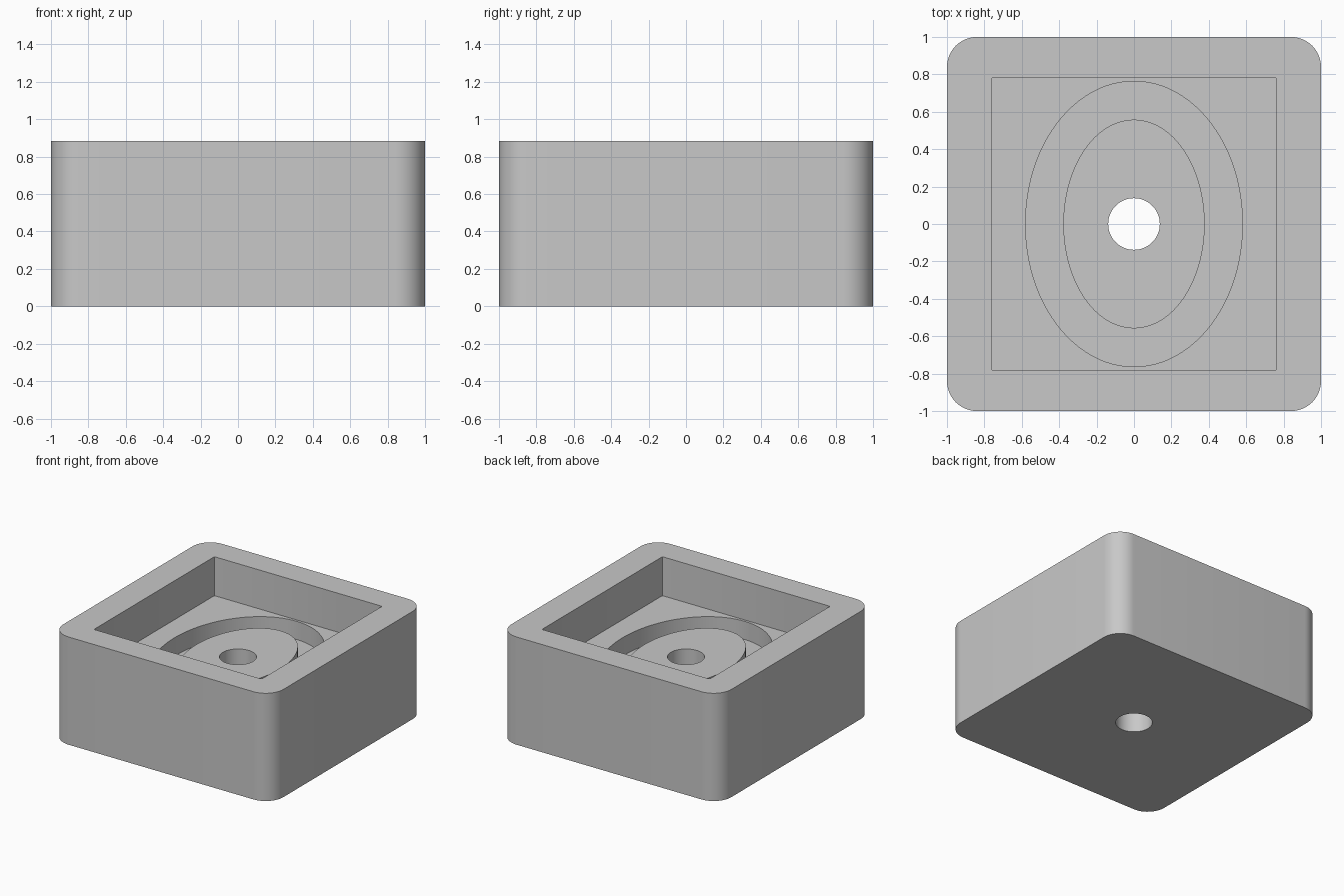
import bpy
import bmesh
from math import radians

default = bpy.data.objects.get("Cube")
if default:
    bpy.data.objects.remove(default, do_unlink=True)

HEIGHT = 0.885
FLOOR = 0.565        # pocket floor
GROOVE = 0.415       # bottom of the oval groove
OVER = 1.1           # cutters reach past the rim


def add_object(name, bm):
    mesh = bpy.data.meshes.new(name)
    bm.to_mesh(mesh)
    bm.free()
    obj = bpy.data.objects.new(name, mesh)
    bpy.context.collection.objects.link(obj)
    return obj


def box(name, rx, ry, z0, z1, corner, segments):
    """Upright block with rounded vertical edges."""
    bm = bmesh.new()
    bmesh.ops.create_cube(bm, size=2)
    for v in bm.verts:
        v.co = (v.co.x * rx, v.co.y * ry, z1 if v.co.z > 0 else z0)
    upright = [e for e in bm.edges
               if abs(e.verts[0].co.z - e.verts[1].co.z) > 0.01]
    bmesh.ops.bevel(bm, geom=upright, offset=corner, segments=segments,
                    profile=0.5, affect='EDGES')
    return add_object(name, bm)


def oval(name, rx, ry, z0, z1, sides=96):
    """Upright elliptical cylinder."""
    bm = bmesh.new()
    bmesh.ops.create_cone(bm, cap_ends=True, segments=sides,
                          radius1=1, radius2=1, depth=2)
    for v in bm.verts:
        v.co = (v.co.x * rx, v.co.y * ry, z1 if v.co.z > 0 else z0)
    return add_object(name, bm)


def cut(target, cutter):
    """Subtract the cutter and throw it away."""
    cutter.hide_render = True
    mod = target.modifiers.new("cut", 'BOOLEAN')
    mod.operation = 'DIFFERENCE'
    mod.solver = 'EXACT'
    mod.object = cutter
    bpy.context.view_layer.objects.active = target
    bpy.ops.object.modifier_apply(modifier=mod.name)
    bpy.data.objects.remove(cutter, do_unlink=True)


# Solid block with rounded corners
block = box("recessed_block", 1, 1, 0, HEIGHT, 0.16, 12)

# Oval groove around a central island
groove = oval("groove_cutter", 0.58, 0.763, GROOVE, FLOOR + 0.1)
cut(groove, oval("island_cutter", 0.378, 0.558, 0.1, OVER))
cut(block, groove)

# Rectangular pocket, then the through hole
cut(block, box("pocket_cutter", 0.762, 0.782, FLOOR, OVER, 0.01, 2))
cut(block, oval("hole_cutter", 0.138, 0.138, -0.2, OVER, 64))

# Single grey finish
grey = bpy.data.materials.new("plain_grey")
grey.use_nodes = True
color = (0.58, 0.58, 0.58, 1)
grey.diffuse_color = color
grey.node_tree.nodes["Principled BSDF"].inputs["Base Color"].default_value = color
block.data.materials.clear()
block.data.materials.append(grey)
for face in block.data.polygons:
    face.material_index = 0

bpy.ops.object.select_all(action='DESELECT')
block.select_set(True)
bpy.context.view_layer.objects.active = block
bpy.ops.object.shade_smooth_by_angle(angle=radians(30))
